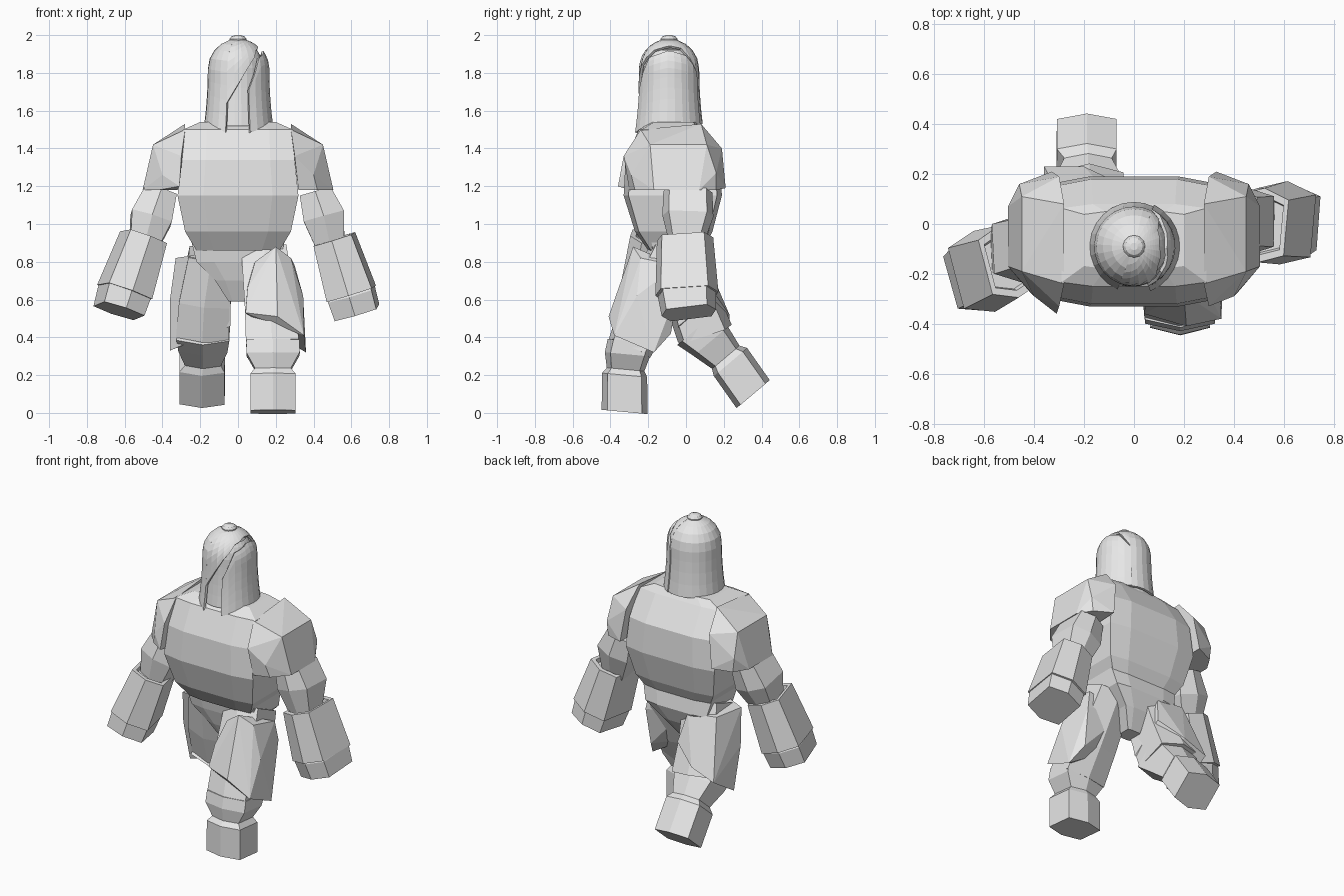
import bpy, bmesh
from math import sin, cos, pi, radians, sqrt
from mathutils import Matrix, Vector

cube = bpy.data.objects.get("Cube")
if cube:
    bpy.data.objects.remove(cube, do_unlink=True)

GREY = (0.8, 0.8, 0.8, 1)
stone = bpy.data.materials.new("pale grey")
stone.use_nodes = True
stone.diffuse_color = GREY
stone.node_tree.nodes["Principled BSDF"].inputs["Base Color"].default_value = GREY


def finish(name, bm):
    bmesh.ops.remove_doubles(bm, verts=bm.verts, dist=0.0005)
    bmesh.ops.recalc_face_normals(bm, faces=bm.faces)
    mesh = bpy.data.meshes.new(name)
    bm.to_mesh(mesh)
    bm.free()
    mesh.materials.append(stone)
    ob = bpy.data.objects.new(name, mesh)
    bpy.context.scene.collection.objects.link(ob)
    return ob


def loft(name, rings):
    """Skin closed rings of points and cap both ends."""
    bm = bmesh.new()
    rows = [[bm.verts.new(p) for p in ring] for ring in rings]
    n = len(rows[0])
    for a, b in zip(rows, rows[1:]):
        for i in range(n):
            j = (i + 1) % n
            bm.faces.new((a[i], a[j], b[j], b[i]))
    bm.faces.new(rows[0])
    bm.faces.new(rows[-1])
    return finish(name, bm)


def trunk(name, levels):
    """Eight-sided body from (height, half width, front, back)."""
    rings = []
    for z, w, f, b in levels:
        m, h = (f + b) / 2, (b - f) / 2
        rings.append([(w * sx, m + h * sy, z) for sx, sy in (
            (1, -.9), (.57, -1), (-.57, -1), (-1, -.9),
            (-1, .9), (-.57, 1), (.57, 1), (1, .9))])
    return loft(name, rings)


def limb(name, stations, twist=0):
    """Hexagonal tube from (centre, half width, half depth)."""
    axis = (Vector(stations[-1][0]) - Vector(stations[0][0])).normalized()
    u = Vector((0, 1, 0)).cross(axis).normalized()
    u = Matrix.Rotation(radians(twist), 3, axis) @ u
    v = axis.cross(u)
    hexagon = ((0, 1), (1, .75), (1, -.75), (0, -1), (-1, -.75), (-1, .75))
    return loft(name, [[Vector(c) + u * (rx * a) + v * (ry * b) for a, b in hexagon]
                       for c, rx, ry in stations])


def hull(name, pts):
    bm = bmesh.new()
    for p in pts:
        bm.verts.new(p)
    out = bmesh.ops.convex_hull(bm, input=bm.verts)
    spare = [v for v in out["geom_interior"] if isinstance(v, bmesh.types.BMVert)]
    bmesh.ops.delete(bm, geom=spare, context="VERTS")
    bmesh.ops.dissolve_limit(bm, angle_limit=radians(6), verts=bm.verts, edges=bm.edges)
    return finish(name, bm)


# Torso, pelvis and neck
trunk("torso", [(1.54, .2, -.18, .05), (1.5, .29, -.25, .08), (1.34, .3, -.32, .18),
                (1.15, .32, -.33, .19), (.96, .28, -.27, .14), (.86, .22, -.2, .09)])
trunk("pelvis", [(.92, .25, -.2, .1), (.8, .22, -.18, .12), (.7, .12, -.15, .08),
                 (.59, .05, -.1, .01)])
loft("neck", [[(.12 * cos(k * pi / 8), -.09 + .12 * sin(k * pi / 8), z)
               for k in range(16)] for z in (1.45, 1.6)])

# Shoulder pads
pad = [(.28, -.24, 1.5), (.28, .08, 1.53), (.3, -.33, 1.36), (.3, .19, 1.4),
       (.32, -.3, 1.18), (.33, .21, 1.19), (.45, -.19, 1.42), (.45, .11, 1.42),
       (.4, -.29, 1.26), (.46, .16, 1.27), (.505, -.17, 1.18), (.505, .07, 1.18),
       (.45, .16, 1.18), (.42, -.27, 1.18)]
hull("left_shoulder_pad", pad)
hull("right_shoulder_pad", [(-x, y, z) for x, y, z in pad] + [(-.31, -.36, 1.2)])

# Arms, gloves with a recessed cuff, and fists
for side, twist, arm, glove in (
        ("left", 6, ((.41, .01, 1.17), (.455, .01, 1.04), (.49, 0, .88)),
         ((.51, -.005, .92), (.6, .005, .63), (.63, .015, .53))),
        ("right", -13, ((-.41, -.08, 1.17), (-.46, -.1, 1.03), (-.5, -.13, .88)),
         ((-.5, -.15, .93), (-.6, -.19, .64), (-.63, -.21, .54)))):
    limb(side + "_upper_arm", [(arm[0], .085, .13), (arm[1], .11, .135), (arm[2], .075, .085)])
    top, low, tip = (Vector(p) for p in glove)
    limb(side + "_glove", [(top.lerp(low, .1), .08, .11), (top, .085, .12), (top, .105, .15),
                           (low, .125, .168), (low, .1, .12)], twist)
    limb(side + "_fist", [(low.lerp(tip, -.3), .115, .14), (low, .12, .155), (tip, .115, .145)],
         twist)

# Legs in mid stride
limb("left_thigh", [((.14, -.07, .84), .12, .13), ((.175, -.22, .52), .135, .14),
                    ((.185, -.3, .34), .14, .12)])
limb("left_shin", [((.185, -.29, .38), .14, .125), ((.185, -.31, .31), .14, .12),
                   ((.185, -.32, .23), .095, .1), ((.185, -.325, .2), .12, .12),
                   ((.185, -.325, .005), .12, .122)])
limb("right_thigh", [((-.14, -.04, .84), .12, .13), ((-.175, .03, .6), .135, .14),
                     ((-.185, .1, .42), .14, .15)])
limb("right_shin", [((-.185, .06, .45), .14, .14), ((-.185, .13, .38), .13, .12),
                    ((-.185, .21, .295), .095, .095), ((-.19, .235, .27), .12, .115),
                    ((-.19, .355, .1), .12, .115)])

# Thigh guards wrapping the outside, front and back
hull("left_thigh_guard", [(.09, -.24, .8), (.2, -.28, .88), (.28, -.24, .82), (.3, -.05, .78),
                          (.05, -.31, .66), (.04, -.36, .53), (.21, -.41, .51),
                          (.35, -.38, .41), (.345, -.26, .62), (.36, -.17, .32),
                          (.31, -.08, .42), (.32, -.04, .66), (.05, -.03, .7), (.06, -.14, .5)])
hull("right_thigh_guard", [(-.33, -.1, .82), (-.2, -.14, .84), (-.29, .1, .82), (-.09, .11, .8),
                           (-.05, .16, .62), (-.04, -.08, .62), (-.04, -.04, .46),
                           (-.2, -.03, .4), (-.36, .02, .33), (-.36, .23, .46),
                           (-.2, .23, .52), (-.36, -.05, .6)])


# Helmet: curved panels around a vertical axis
def helmet_radius(z):
    if z < 1.82:
        return .16 + .02 * ((1.82 - z) / .3) ** 2
    return sqrt(max(0, .16 ** 2 - (z - 1.82) ** 2))


def hem(t):
    return 1.53 - .055 * max(0, -sin(radians(t))) ** 3


def curve(points):
    def at(t):
        for (a, za), (b, zb) in zip(points, points[1:]):
            if t <= b:
                return za + (zb - za) * (t - a) / (b - a)
        return points[-1][1]
    return at


def panel(name, t0, t1, low, high, grow=0, thick=.014, rows=9):
    cols = max(6, round((t1 - t0) / 14))
    bm = bmesh.new()
    grid = []
    for i in range(cols + 1):
        t = t0 + (t1 - t0) * i / cols
        col = []
        for j in range(rows + 1):
            z = low(t) + (high(t) - low(t)) * sin(pi / 2 * j / rows)
            r = max(0, helmet_radius(z) + grow)
            col.append(bm.verts.new((r * cos(radians(t)), r * sin(radians(t)) - .09, z)))
        grid.append(col)
    for a, b in zip(grid, grid[1:]):
        for j in range(rows):
            bm.faces.new((a[j], b[j], b[j + 1], a[j + 1]))
    ob = finish(name, bm)
    if thick:
        mod = ob.modifiers.new("thickness", "SOLIDIFY")
        mod.thickness = thick
        mod.offset = -1
    return ob


def crown(t):
    return 1.98


arch = curve([(-111, 1.64), (-90, 1.74), (-65, 1.85), (-40, 1.92), (0, 1.945),
              (35, 1.93), (62, 1.82)])
cheek = curve([(-70, 1.71), (-45, 1.88), (0, 1.92), (40, 1.89), (62, 1.8)])
panel("head", 0, 360, lambda t: 1.52, lambda t: 1.92, -.025, 0)
panel("helmet_back", 62, 249, hem, crown)
panel("helmet_crown", -111, 62, arch, crown)
panel("helmet_side_plate", -70, 64, hem, cheek, .006)

# Knob on top of the helmet
loft("helmet_knob", [[(r * cos(k * pi / 6), -.09 + r * sin(k * pi / 6), z) for k in range(12)]
                     for r, z in ((.045, 1.96), (.045, 1.98), (.035, 1.993), (.015, 2.0))])
